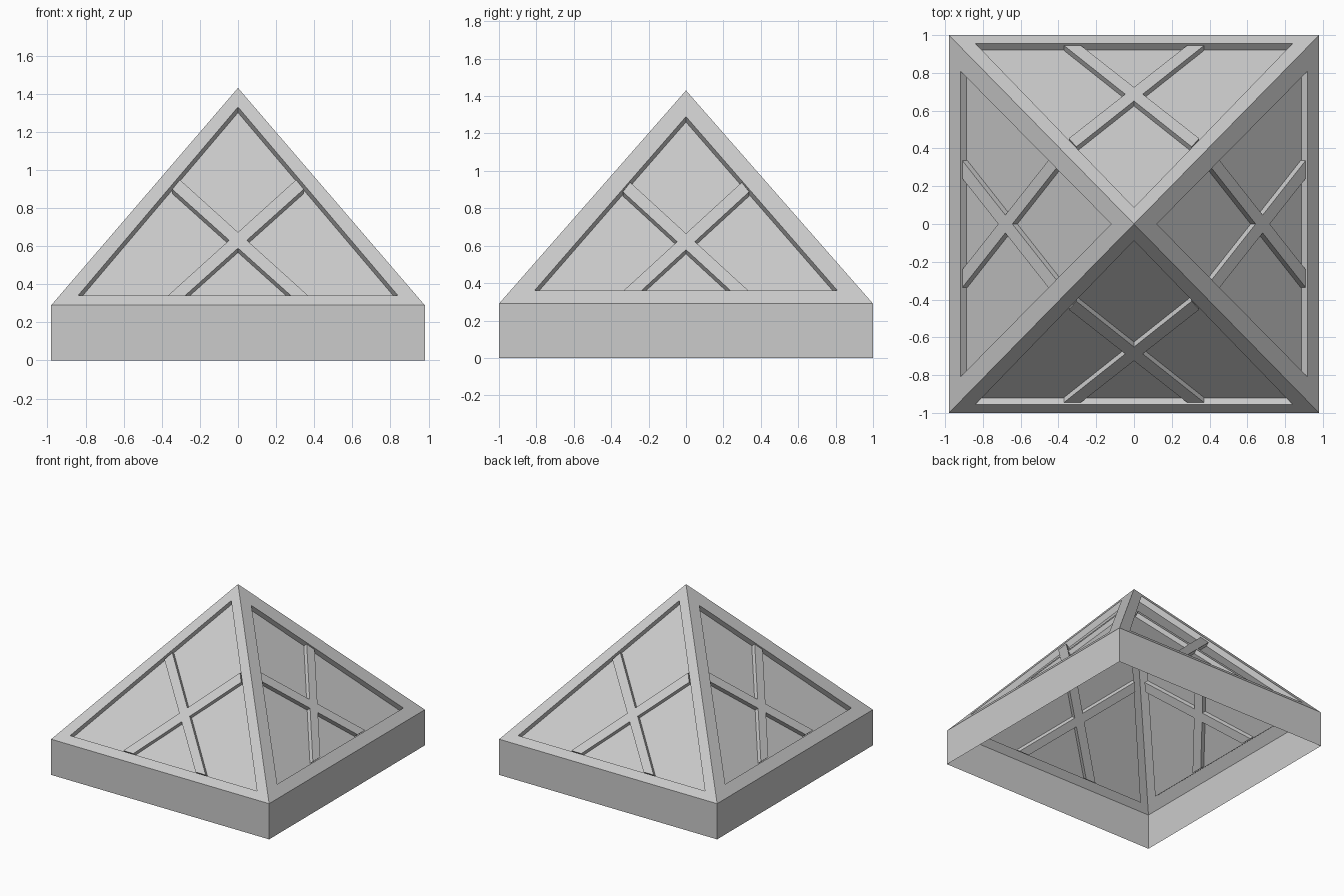
import bpy, bmesh
from mathutils import Vector

if "Cube" in bpy.data.objects:
    bpy.data.objects.remove(bpy.data.objects["Cube"])

HX, HY, ZB, ZT = 0.98, 1.0, 0.29, 1.43   # half sizes, curb top, apex
RECESS = 0.045                           # glass depth below the frame


def make(name, verts, faces, recalc=False):
    me = bpy.data.meshes.new(name)
    me.from_pydata([tuple(v) for v in verts], [], faces)
    if recalc:
        bm = bmesh.new()
        bm.from_mesh(me)
        bmesh.ops.recalc_face_normals(bm, faces=bm.faces)
        bm.to_mesh(me)
        bm.free()
    ob = bpy.data.objects.new(name, me)
    bpy.context.collection.objects.link(ob)
    return ob


def panel_mapper(side, sign):
    # maps (across, height, depth below surface) to a point on a sloped side
    reach = HY if side == 'y' else HX
    h = ZT - ZB
    ln = (h * h + reach * reach) ** 0.5

    def point(u, z, d=0.0):
        out = reach * (ZT - z) / h - d * h / ln
        zz = z - d * reach / ln
        if side == 'y':
            return Vector((-sign * u, sign * out, zz))
        return Vector((sign * out, sign * u, zz))
    return point


# open curb around the base
ring = [(-HX, -HY), (HX, -HY), (HX, HY), (-HX, HY)]
make("curb", [(x, y, 0) for x, y in ring] + [(x, y, ZB) for x, y in ring],
     [(i, (i + 1) % 4, (i + 1) % 4 + 4, i + 4) for i in range(4)])

# opening: half width, sill height, peak height; bar: outline of one diagonal
SPECS = {
    'y': (HX, (0.84, 0.34, 1.33),
          [(-0.37, 0.345), (-0.28, 0.345), (0.345, 0.905), (0.305, 0.955)]),
    'x': (HY, (0.81, 0.36, 1.29),
          [(-0.335, 0.365), (-0.24, 0.365), (0.338, 0.895), (0.298, 0.945)]),
}
NAMES = {('y', -1): "front", ('y', 1): "back", ('x', 1): "right", ('x', -1): "left"}

for (side, sign), label in NAMES.items():
    p = panel_mapper(side, sign)
    half, (w, sill, peak), bar = SPECS[side]

    # sloped frame with its recess walls
    opening = [(-w, sill), (w, sill), (0, peak)]
    verts = [p(-half, ZB), p(half, ZB), p(0, ZT)]
    verts += [p(u, z) for u, z in opening]
    verts += [p(u, z, RECESS) for u, z in opening]
    faces = []
    for i in range(3):
        j = (i + 1) % 3
        faces += [(i, j, j + 3, i + 3), (i + 3, j + 3, j + 6, i + 6)]
    make(label + "_frame", verts, faces)

    # recessed glass pane
    make(label + "_glass", verts[6:9], [(0, 1, 2)])

    # two crossing glazing bars
    for m, tag in ((1, "a"), (-1, "b")):
        bv = [p(m * u, z, d) for d in (0.01, 0.085) for u, z in bar]
        bf = [(0, 1, 2, 3), (7, 6, 5, 4)]
        bf += [(i, i + 4, (i + 1) % 4 + 4, (i + 1) % 4) for i in range(4)]
        make(label + "_glazing_bar_" + tag, bv, bf, recalc=True)
